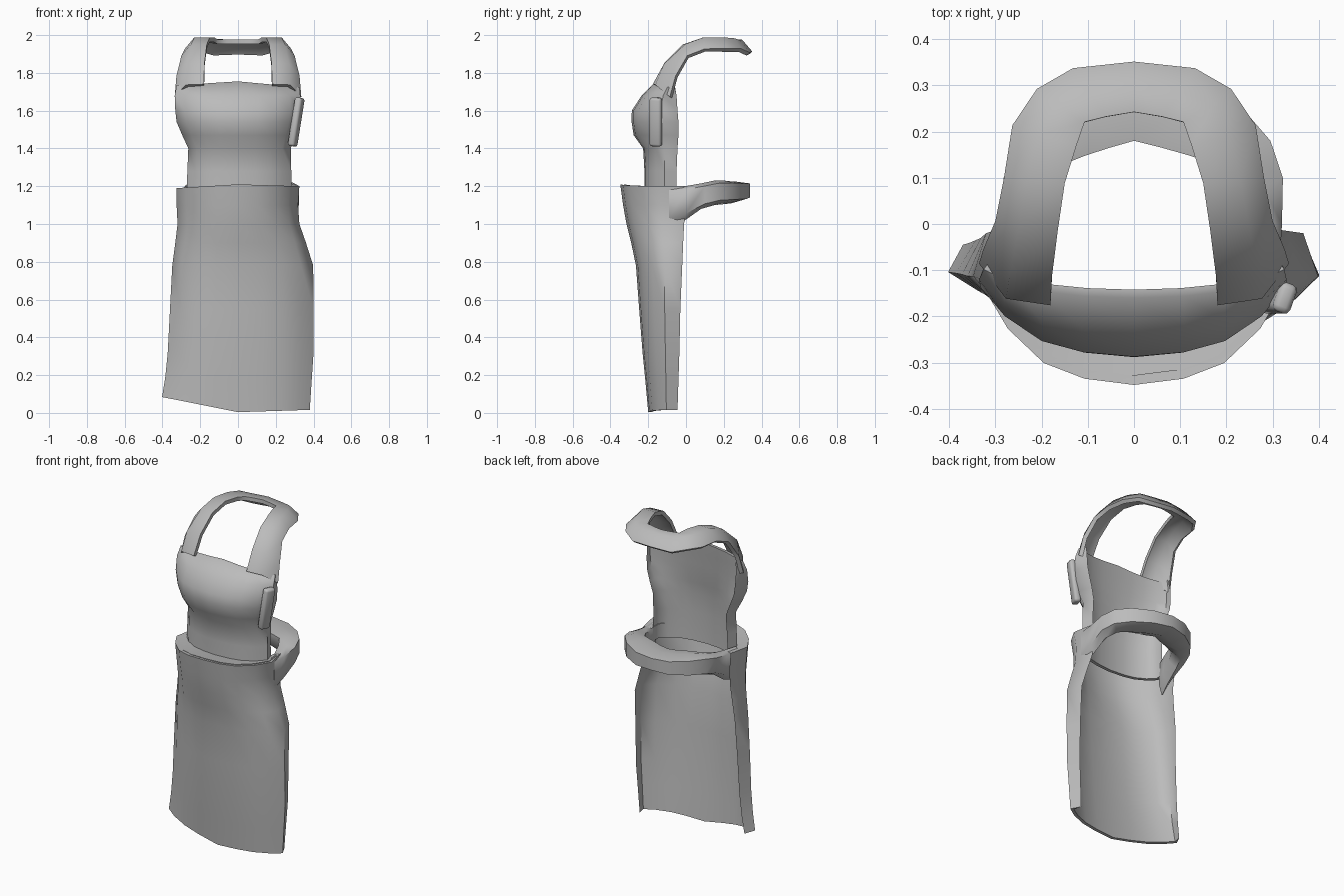
import bpy, bmesh, math
from mathutils import Matrix

if "Cube" in bpy.data.objects:
    bpy.data.objects.remove(bpy.data.objects["Cube"])

cloth = bpy.data.materials.new("grey_cloth")
cloth.diffuse_color = (0.5, 0.5, 0.5, 1)
cloth.use_nodes = True
cloth.node_tree.nodes["Principled BSDF"].inputs["Base Color"].default_value = cloth.diffuse_color


def finish(name, bm, thickness=0, angle=60):
    bmesh.ops.recalc_face_normals(bm, faces=bm.faces)
    me = bpy.data.meshes.new(name)
    bm.to_mesh(me)
    bm.free()
    ob = bpy.data.objects.new(name, me)
    bpy.context.collection.objects.link(ob)
    me.materials.append(cloth)
    bpy.ops.object.select_all(action='DESELECT')
    ob.select_set(True)
    bpy.context.view_layer.objects.active = ob
    if thickness:
        mod = ob.modifiers.new("thickness", 'SOLIDIFY')
        mod.thickness = thickness
        mod.offset = 0
        bpy.ops.object.modifier_apply(modifier=mod.name)
    bpy.ops.object.shade_smooth_by_angle(angle=math.radians(angle))
    return ob


def loft(name, rows, thickness=0, ring=False):
    """Skin neighbouring rows of points; ring closes every row and caps the ends."""
    bm = bmesh.new()
    grid = [[bm.verts.new(p) for p in row] for row in rows]
    n = len(rows[0])
    for a, b in zip(grid, grid[1:]):
        for i in range(n if ring else n - 1):
            j = (i + 1) % n
            bm.faces.new((a[i], a[j], b[j], b[i]))
    if ring:
        for row in (grid[0], grid[-1]):
            bm.faces.new((row[0], row[1], row[-1]))
            for i in range(1, n // 2 - 1):
                bm.faces.new((row[i], row[i + 1], row[n - i - 1], row[n - i]))
            bm.faces.new(row[n // 2 - 1:n // 2 + 2])
    return finish(name, bm, thickness)


# Half section of a panel wrapped round the body: (width fraction, depth fraction)
HALF = [(0, 0), (.33, .04), (.6, .14), (.84, .36), (1, .62), (.92, 1)]


def wrapped(z, left, right, front, back, z_left=0, z_right=0, lining=.02):
    """Closed section: outer face left to right, then the lining right to left."""
    def point(w, d, side, y0, shrink):
        lift = (z_left if side < 0 else z_right) * w
        return (side * (w * (left if side < 0 else right) - shrink),
                y0 + (back - y0) * d, z + lift)

    outer = [point(w, d, -1, front, 0) for w, d in reversed(HALF[1:])]
    outer += [point(w, d, 1, front, 0) for w, d in HALF]
    inner = [point(w, d, 1, front + lining, .02 * w) for w, d in reversed(HALF[:-1])]
    inner += [point(w, d, -1, front + lining, .02 * w) for w, d in HALF[1:-1]]
    return outer + inner


# Skirt with a ledge tucked in at the waist
loft("skirt", [
    wrapped(1.19, .28, .28, -.24, -.03),
    wrapped(1.21, .325, .325, -.348, -.01, -.02, -.01),
    wrapped(1.10, .325, .318, -.333, 0),
    wrapped(1.00, .32, .325, -.315, -.01),
    wrapped(.90, .332, .36, -.29, -.015),
    wrapped(.78, .348, .398, -.265, -.02),
    wrapped(.55, .36, .40, -.248, -.03),
    wrapped(.32, .372, .40, -.23, -.035),
    wrapped(.17, .385, .39, -.215, -.04, .02),
    wrapped(.004, .402, .38, -.2, -.045, .08, .012),
], ring=True)

# Padded bib: bulging front, nearly straight lining
loft("bib", [
    wrapped(1.755, .325, .325, -.16, -.06, -.02, -.03, .018),
    wrapped(1.68, .335, .33, -.235, -.05, 0, 0, .085),
    wrapped(1.60, .332, .328, -.287, -.045, 0, 0, .125),
    wrapped(1.54, .325, .32, -.288, -.04, 0, 0, .12),
    wrapped(1.47, .295, .30, -.277, -.04, 0, 0, .095),
    wrapped(1.40, .263, .28, -.227, -.045, 0, 0, .035),
    wrapped(1.28, .268, .282, -.22, -.05, 0, 0, .02),
    wrapped(1.10, .275, .285, -.22, -.05, 0, 0, .02),
], ring=True)

# Neck strap: inner edge and outer edge stations, mirrored
strap = [
    ((.18, -.165, 1.735), (.325, -.08, 1.67)),
    ((.177, -.105, 1.845), (.316, -.05, 1.78)),
    ((.165, -.01, 1.94), (.29, .01, 1.885)),
    ((.15, .09, 1.975), (.272, .10, 1.92)),
    ((.125, .17, 1.975), (.255, .21, 1.92)),
    ((.108, .22, 1.965), (.205, .285, 1.92)),
    ((.06, .232, 1.965), (.13, .328, 1.90)),
    ((0, .242, 1.965), (0, .342, 1.905)),
]


def strap_row(inner, outer, side):
    mid = [(a + b) / 2 for a, b in zip(inner, outer)]
    forward = .03 if mid[2] < 1.85 else 0
    mid = (mid[0] * 1.07, mid[1] - forward, mid[2] + .03)
    return [(side * p[0], p[1], p[2]) for p in (inner, mid, outer)]


loft("neck_strap", [strap_row(i, o, 1) for i, o in strap]
     + [strap_row(i, o, -1) for i, o in reversed(strap[:-1])], .024)

# Waist band round the back: outer x, y, inner x, y, bottom z, top z
band = [
    (.315, -.09, .27, -.09, .99, 1.20),
    (.32, 0, .255, -.01, 1.02, 1.20),
    (.322, .10, .235, .06, 1.08, 1.215),
    (.295, .18, .20, .12, 1.10, 1.23),
    (.23, .255, .12, .148, 1.105, 1.23),
    (.12, .32, .06, .165, 1.11, 1.225),
    (0, .34, 0, .18, 1.12, 1.225),
]


def band_row(ox, oy, ix, iy, lo, hi, side):
    s = side if side > 0 else -(.96 if oy < 0 else .875)
    h = hi - lo
    return [(s * ox, oy, lo + h * .2), (s * ox, oy, hi - h * .1),
            (s * (ox + ix) / 2, (oy + iy) / 2, hi), (s * ix, iy, hi - h * .1),
            (s * ix, iy, lo + h * .3), (s * (ox + ix) / 2, (oy + iy) / 2, lo)]


loft("waist_band", [band_row(*b, 1) for b in band]
     + [band_row(*b, -1) for b in reversed(band[:-1])], ring=True)

# Small tag clipped to the side of the bib
bm = bmesh.new()
bmesh.ops.create_cube(bm, size=1)
bmesh.ops.scale(bm, vec=(.04, .066, .26), verts=bm.verts)
bmesh.ops.bevel(bm, geom=bm.edges[:], offset=.013, segments=2, profile=.5,
                affect='EDGES')
bmesh.ops.rotate(bm, matrix=Matrix.Rotation(math.radians(9), 3, 'Y')
                 @ Matrix.Rotation(math.radians(-20), 3, 'Z'), verts=bm.verts)
bmesh.ops.translate(bm, vec=(.308, -.16, 1.54), verts=bm.verts)
finish("side_tag", bm)
